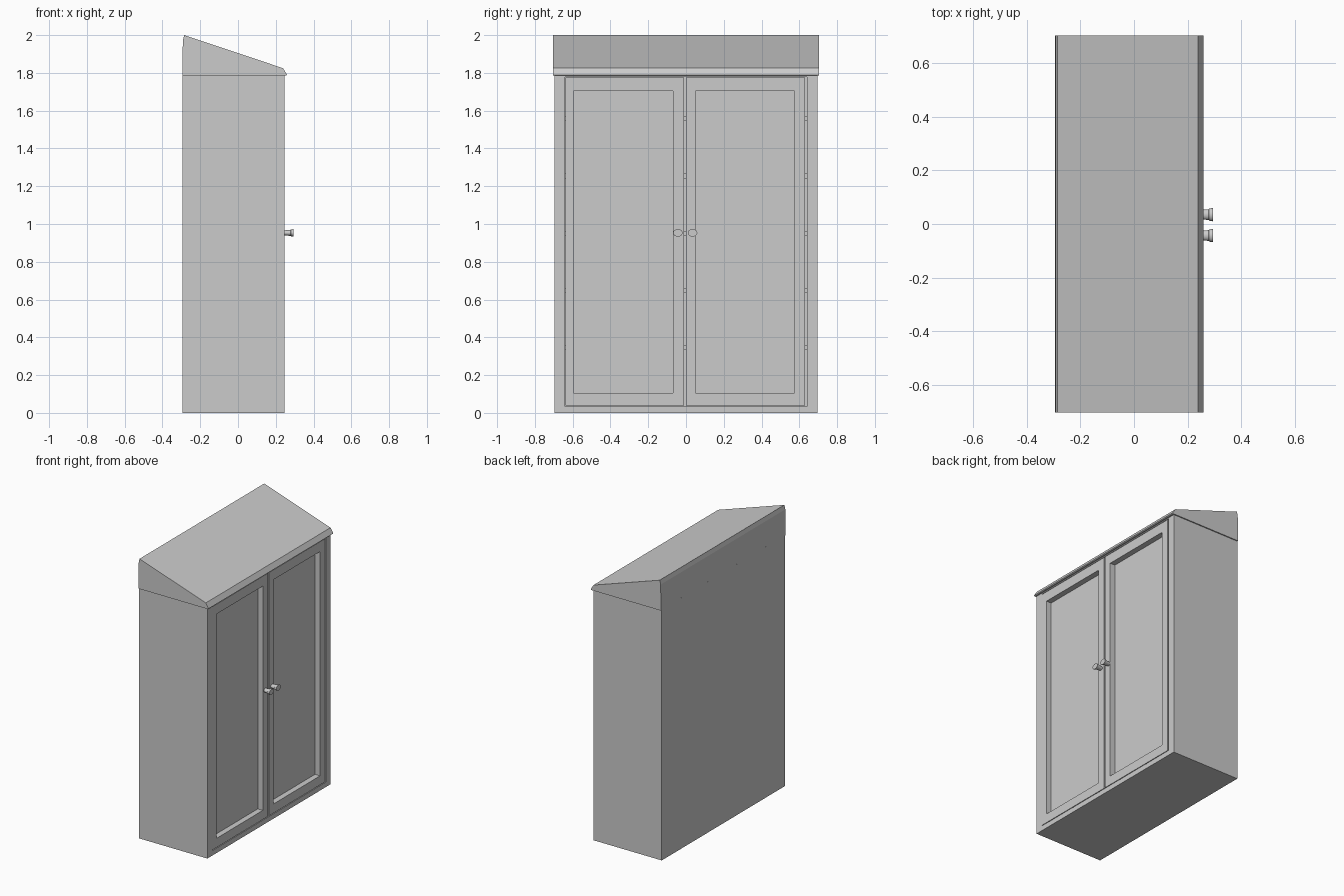
import bpy, bmesh, math
from mathutils import Matrix

if "Cube" in bpy.data.objects:
    bpy.data.objects.remove(bpy.data.objects["Cube"])


def finish(name, bm):
    bmesh.ops.recalc_face_normals(bm, faces=bm.faces)
    me = bpy.data.meshes.new(name)
    bm.to_mesh(me)
    bm.free()
    ob = bpy.data.objects.new(name, me)
    bpy.context.collection.objects.link(ob)
    return ob


def boxes(name, *spans):
    """One object from boxes given as (x0, x1, y0, y1, z0, z1)."""
    bm = bmesh.new()
    for x0, x1, y0, y1, z0, z1 in spans:
        m = Matrix.Translation(((x0 + x1) / 2, (y0 + y1) / 2, (z0 + z1) / 2))
        m = m @ Matrix.Diagonal((x1 - x0, y1 - y0, z1 - z0, 1))
        bmesh.ops.create_cube(bm, size=1, matrix=m)
    return finish(name, bm)


BACK, FRONT, SIDE, TOP = -0.295, 0.245, 0.695, 1.79
INNER = 0.64

# Carcass panels
for label, s in (("left", -1), ("right", 1)):
    y0, y1 = sorted((s * INNER, s * SIDE))
    boxes("side_panel_" + label, (BACK, FRONT, y0, y1, 0, TOP))
boxes("back_panel", (BACK, BACK + 0.03, -INNER, INNER, 0, TOP))
boxes("base_panel", (BACK + 0.03, FRONT, -INNER, INNER, 0, 0.035))
boxes("top_panel", (BACK + 0.03, FRONT, -INNER, INNER, 1.779, TOP))

# Inner shelves
for i in range(5):
    z = 0.345 + 0.303 * i
    boxes(f"shelf_{i + 1}", (BACK + 0.03, 0.18, -INNER, INNER, z - 0.013, z + 0.013))

# Sloped roof, extruded along y
bm = bmesh.new()
profile = [(-0.295, 1.785), (-0.292, 1.97), (-0.285, 2.0), (0.238, 1.825),
           (0.26, 1.79), (0.255, 1.785)]
face = bm.faces.new([bm.verts.new((x, -0.703, z)) for x, z in profile])
ext = bmesh.ops.extrude_face_region(bm, geom=[face])
bmesh.ops.translate(bm, vec=(0, 1.406, 0),
                    verts=[v for v in ext["geom"] if isinstance(v, bmesh.types.BMVert)])
finish("roof", bm)

# Doors: frame, glass and a flared oval knob
for label, y0, y1, g0, g1, ky in (("left", -0.638, -0.011, -0.595, -0.07, -0.043),
                                  ("right", -0.001, 0.63, 0.05, 0.575, 0.035)):
    x0, x1 = 0.19, FRONT
    z0, z1, p0, p1 = 0.04, 1.775, 0.105, 1.705
    boxes("door_frame_" + label,
          (x0, x1, y0, g0, z0, z1), (x0, x1, g1, y1, z0, z1),
          (x0, x1, g0, g1, z0, p0), (x0, x1, g0, g1, p1, z1))
    boxes("door_glass_" + label, (0.195, 0.205, g0, g1, p0, p1))

    bm = bmesh.new()
    rings = []
    for x, r in ((0.24, 0.013), (0.278, 0.016), (0.28, 0.018), (0.295, 0.02)):
        rings.append([bm.verts.new((x, ky + 1.25 * r * math.cos(a), 0.953 + r * math.sin(a)))
                      for a in (math.tau * i / 20 for i in range(20))])
    for a, b in zip(rings, rings[1:]):
        for i in range(20):
            j = (i + 1) % 20
            bm.faces.new((a[i], a[j], b[j], b[i]))
    bm.faces.new(rings[0])
    bm.faces.new(rings[-1])
    knob = finish("knob_" + label, bm)
    bpy.ops.object.select_all(action='DESELECT')
    knob.select_set(True)
    bpy.context.view_layer.objects.active = knob
    bpy.ops.object.shade_smooth_by_angle()
